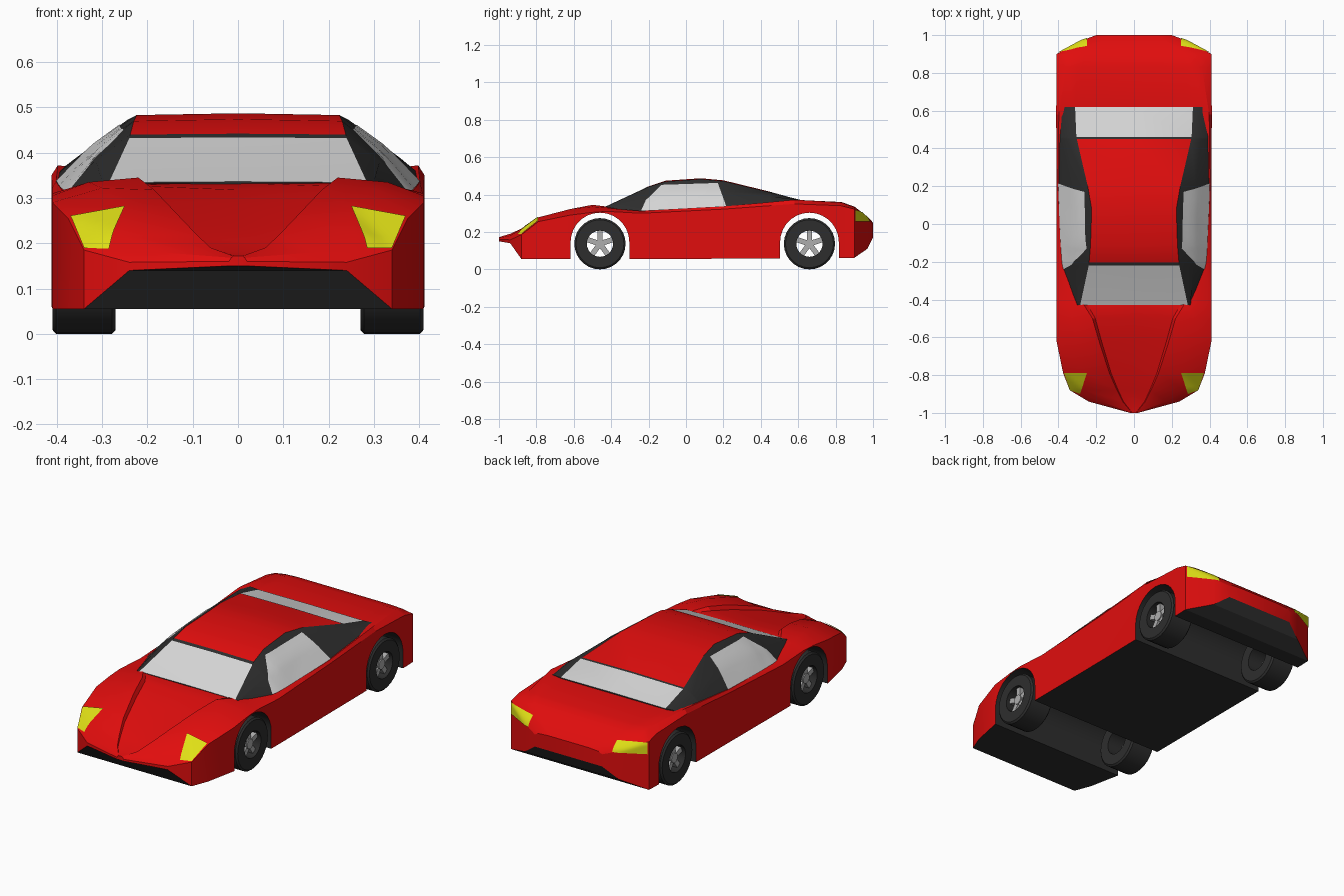
import bpy, bmesh, math
from mathutils import Vector, Matrix
from mathutils.bvhtree import BVHTree

cube = bpy.data.objects.get("Cube")
if cube:
    bpy.data.objects.remove(cube, do_unlink=True)


def material(name, rgb):
    m = bpy.data.materials.new(name)
    m.use_nodes = True
    m.diffuse_color = (*rgb, 1)
    m.node_tree.nodes["Principled BSDF"].inputs["Base Color"].default_value = (*rgb, 1)
    return m


RED, BLACK, GLASS = 0, 1, 2
paint = material("red paint", (0.75, 0.004, 0.004))
black = material("black trim", (0.027, 0.027, 0.027))
glass = material("pale glass", (0.68, 0.68, 0.68))
lamp = material("yellow lamp", (0.74, 0.74, 0.008))
metal = material("grey metal", (0.42, 0.42, 0.42))
CAR = [paint, black, glass]


def finish(name, bm, mats, angle=25):
    bmesh.ops.recalc_face_normals(bm, faces=bm.faces)
    me = bpy.data.meshes.new(name)
    bm.to_mesh(me)
    bm.free()
    ob = bpy.data.objects.new(name, me)
    bpy.context.collection.objects.link(ob)
    for m in mats:
        me.materials.append(m)
    smooth(ob, angle)
    return ob


def smooth(ob, angle):
    bpy.ops.object.select_all(action='DESELECT')
    ob.select_set(True)
    bpy.context.view_layer.objects.active = ob
    bpy.ops.object.shade_smooth_by_angle(angle=math.radians(angle))


def skin(name, rings, mats, rule=lambda i, j: 0, loop=False, angle=25):
    """Join equal rings of points with quads; cap the ends unless looped."""
    bm = bmesh.new()
    vs = [[bm.verts.new(p) for p in r] for r in rings]
    n, k = len(rings), len(rings[0])
    for i in range(n if loop else n - 1):
        a, b = vs[i], vs[(i + 1) % n]
        for j in range(k):
            f = bm.faces.new((a[j], a[(j + 1) % k], b[(j + 1) % k], b[j]))
            f.material_index = rule(i, min(j, k - 1 - j))
    if not loop:
        bm.faces.new(vs[0]).material_index = rule(0, 1)
        bm.faces.new(vs[-1]).material_index = rule(n - 2, 1)
    return finish(name, bm, mats, angle)


def section(y, half):
    """Full cross-section from half points running bottom centre to top centre."""
    right = [(x, y, z) for x, z in half]
    return right + [(-x, y, z) for x, z in half[-2:0:-1]]


# Lower body: y, width, bottom, shoulder, mid fender x z, crease x z, centre z
BODY = [
    (-1.0, .02, .150, .160, .015, .168, .01, .172, .172),
    (-.94, .24, .140, .158, .17, .180, .06, .190, .182),
    (-.88, .34, .055, .185, .26, .218, .09, .218, .205),
    (-.79, .375, .055, .255, .25, .278, .13, .260, .235),
    (-.62, .41, .055, .290, .30, .322, .185, .318, .285),
    (-.5, .41, .055, .305, .33, .335, .22, .345, .318),
    (-.42, .41, .055, .310, .34, .328, .27, .335, .333),
    (-.24, .41, .055, .300, .385, .312, .30, .310, .310),
    (.2, .41, .057, .322, .402, .336, .30, .330, .330),
    (.58, .412, .06, .350, .398, .372, .31, .362, .362),
    (.83, .41, .06, .340, .36, .358, .30, .360, .357),
    (.90, .41, .062, .322, .35, .332, .28, .336, .336),
    (.97, .28, .110, .262, .25, .276, .18, .282, .282),
    (1.0, .2, .170, .235, .18, .246, .12, .250, .250),
]
rings = []
for y, w, zb, zs, x2, z2, x1, z1, zc in BODY:
    step = (x1 * .93, zc + .3 * (z1 - zc))
    rings.append(section(y, [(0, zb), (w, zb), (w, zs), (x2, z2), (x1, z1), step, (0, zc)]))
body = skin("body", rings, CAR, lambda i, j: BLACK if j == 0 else RED)

# Wheel tunnels cut straight through the body
AXLES = (-.46, .66)
for y in AXLES:
    arc = [(y + .157 * math.cos(math.pi * t / 14), .146 + .157 * math.sin(math.pi * t / 14))
           for t in range(15)]
    arc += [(y - .157, -.1), (y + .157, -.1)]
    cutter = skin("arch_cutter", [[(x, a, b) for a, b in arc] for x in (-.6, .6)],
                  CAR, lambda i, j: BLACK)
    cutter.hide_render = True
    mod = body.modifiers.new("arch", 'BOOLEAN')
    mod.operation, mod.solver, mod.object = 'DIFFERENCE', 'EXACT', cutter
    smooth(body, 25)
    bpy.ops.object.modifier_apply(modifier=mod.name)
    bpy.data.objects.remove(cutter, do_unlink=True)
smooth(body, 25)

# Cabin: y, belt x z, roof edge x z, roof centre z
CABIN = [
    (-.43, .30, .322, .285, .334, .336),
    (-.22, .385, .303, .240, .432, .434),
    (-.205, .388, .304, .238, .440, .442),
    (-.11, .395, .308, .230, .470, .474),
    (.08, .402, .320, .224, .483, .487),
    (.2, .405, .328, .245, .472, .476),
    (.45, .402, .350, .303, .412, .415),
    (.46, .402, .352, .305, .409, .412),
    (.62, .395, .360, .312, .366, .368),
]
rings = []
for y, xb, zb, xr, zr, zc in CABIN:
    mid = (xr * .55 + xb * .45 + .008, zr * .55 + zb * .45 + .006)
    rings.append(section(y, [(0, zb), (xb, zb), mid, (xr, zr), (0, zc)]))


def cabin_colour(i, j):
    if j < 3:
        return BLACK
    return {0: GLASS, 1: BLACK, 6: BLACK, 7: GLASS}.get(i, RED)


cabin = skin("cabin", rings, CAR, cabin_colour)


def plate(name, target, low, high, place, ray, mat, cuts=6):
    """Thin panel between two polylines, laid onto the target surface along a ray."""
    bm = bmesh.new()
    bm.from_mesh(target.data)
    tree = BVHTree.FromBMesh(bm)
    bm.free()

    def refine(line):
        pts = [Vector(p) for p in line]
        return [a.lerp(b, t / cuts) for a, b in zip(pts, pts[1:]) for t in range(cuts)] + [pts[-1]]

    ray = Vector(ray)
    bm = bmesh.new()
    rows = []
    for t in range(cuts + 1):
        row = []
        for a, b in zip(refine(low), refine(high)):
            start = Vector(place(*a.lerp(b, t / cuts)))
            hit = tree.ray_cast(start, ray)[0] or tree.find_nearest(start)[0]
            row.append(bm.verts.new(hit - ray * .005))
        rows.append(row)
    for r, s in zip(rows, rows[1:]):
        for j in range(len(r) - 1):
            bm.faces.new((r[j], r[j + 1], s[j + 1], s[j]))
    ob = finish(name, bm, [mat])
    if sum((p.normal.dot(ray) for p in ob.data.polygons)) > 0:
        ob.data.flip_normals()


# Tyre outline as x, radius
TYRE = [(.27, .07), (.27, .128), (.278, .137), (.402, .137), (.41, .128), (.41, .07)]

for s, side in ((1, "left"), (-1, "right")):
    plate(side + "_window", cabin, [(-.24, .314), (-.08, .322), (.215, .338)],
          [(-.215, .37), (-.13, .452), (.17, .462)],
          lambda a, b: (s, a, b), (-s, 0, 0), glass)
    plate(side + "_headlight", body, [(.34, -.88), (.285, -.9)], [(.37, -.79), (.25, -.79)],
          lambda a, b: (s * a, b, 1), (0, 0, -1), lamp)
    plate(side + "_taillight", body, [(.25, .255), (.406, .255)], [(.25, .305), (.406, .318)],
          lambda a, b: (s * a, 2, b), (0, -1, 0), lamp)
    for y, end in zip(AXLES, ("front", "rear")):
        angles = [math.tau * t / 28 for t in range(28)]
        skin(f"{side}_{end}_tyre",
             [[(s * x, y + r * math.cos(a), .137 + r * math.sin(a)) for x, r in TYRE]
              for a in angles], [black], loop=True, angle=35)
        # Hub and five open spokes
        bm = bmesh.new()
        centre = Matrix.Translation((s * .375, y, .137))
        bmesh.ops.create_cone(bm, cap_ends=True, segments=16, radius1=.026, radius2=.026,
                              depth=.04, matrix=centre @ Matrix.Rotation(math.pi / 2, 4, 'Y'))
        for t in range(5):
            turn = Matrix.Rotation(math.tau * t / 5, 4, 'X')
            size = Matrix.Diagonal((.03, .028, .07, 1))
            bmesh.ops.create_cube(bm, size=1, matrix=centre @ turn
                                  @ Matrix.Translation((0, 0, .037)) @ size)
        finish(f"{side}_{end}_spokes", bm, [metal])
